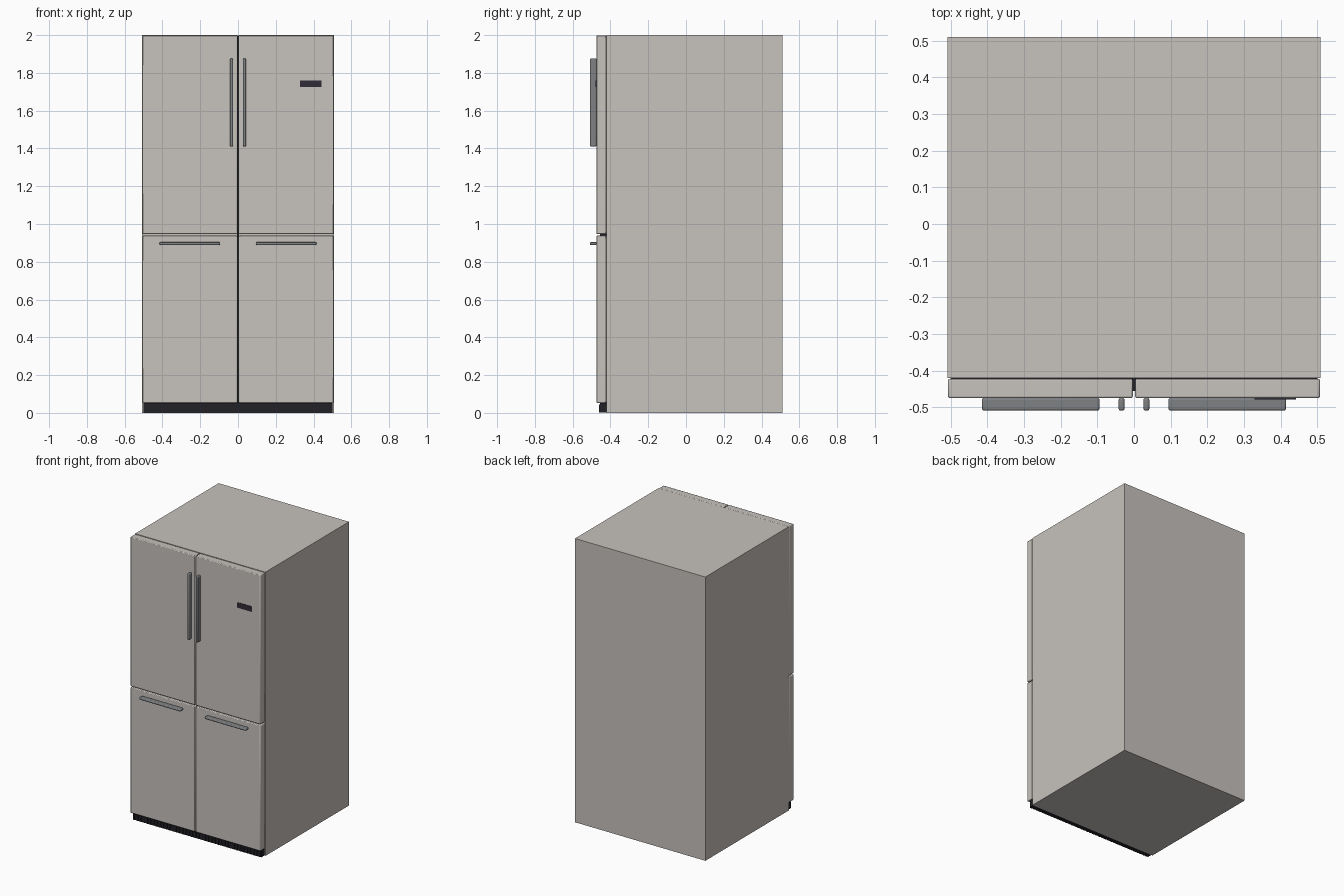
import bpy

cube = bpy.data.objects.get("Cube")
if cube:
    bpy.data.objects.remove(cube, do_unlink=True)


def material(name, color, metallic=0.0, roughness=0.5):
    mat = bpy.data.materials.new(name)
    mat.use_nodes = True
    mat.diffuse_color = (*color, 1)
    bsdf = mat.node_tree.nodes["Principled BSDF"]
    bsdf.inputs["Base Color"].default_value = (*color, 1)
    bsdf.inputs["Metallic"].default_value = metallic
    bsdf.inputs["Roughness"].default_value = roughness
    return mat


steel = material("warm steel", (0.57, 0.54, 0.51))
handle_gray = material("handle gray", (0.21, 0.22, 0.23))
black = material("black plastic", (0.015, 0.015, 0.02))
panel_dark = material("display dark", (0.03, 0.025, 0.04))


def box(name, x, y, z, mat, bevel=0.0, segments=2):
    """Box from (min, max) ranges on each axis, with optional rounded edges."""
    center = [(a + b) / 2 for a, b in (x, y, z)]
    bpy.ops.mesh.primitive_cube_add(size=1, location=center)
    obj = bpy.context.object
    obj.name = name
    obj.scale = [b - a for a, b in (x, y, z)]
    bpy.ops.object.transform_apply(location=False, rotation=False, scale=True)
    obj.data.materials.append(mat)
    if bevel:
        mod = obj.modifiers.new("rounded edges", "BEVEL")
        mod.width = bevel
        mod.segments = segments
        bpy.ops.object.shade_smooth_by_angle()
    return obj


def mirrored(name, x, y, z, mat, bevel=0.0, segments=2):
    """A matching pair on the model's left (+x) and right (-x)."""
    box("left_" + name, x, y, z, mat, bevel, segments)
    box("right_" + name, (-x[1], -x[0]), y, z, mat, bevel, segments)


# Cabinet
CABINET_FRONT = -0.42
DOOR_FRONT = -0.475
box("cabinet", (-0.508, 0.508), (CABINET_FRONT, 0.51), (0, 2), steel)

# Upper doors and lower doors
door_x = (0.003, 0.507)
door_y = (DOOR_FRONT, CABINET_FRONT - 0.002)
mirrored("upper_door", door_x, door_y, (0.946, 1.999), steel, 0.005)
mirrored("lower_door", door_x, door_y, (0.053, 0.938), steel, 0.005)

# Dark seal between the doors
box("center_seal", (-0.004, 0.004), (-0.455, CABINET_FRONT), (0.05, 1.995), black)

# Handles
handle_y = (-0.509, DOOR_FRONT + 0.001)
mirrored("upper_handle", (0.026, 0.042), handle_y, (1.41, 1.876),
         handle_gray, 0.006, 3)
mirrored("lower_handle", (0.094, 0.415), handle_y, (0.888, 0.904),
         handle_gray, 0.006, 3)

# Display plate on the left door
box("display", (0.328, 0.442), (DOOR_FRONT - 0.003, DOOR_FRONT + 0.001),
    (1.724, 1.761), panel_dark)

# Toe kick with vent ribs
box("toe_kick", (-0.5, 0.5), (-0.455, CABINET_FRONT), (0.001, 0.053), black)
RIBS = 40
for i in range(RIBS):
    cx = -0.49 + 0.98 * i / (RIBS - 1)
    box(f"vent_rib_{i + 1}", (cx - 0.006, cx + 0.006), (-0.46, -0.454),
        (0.003, 0.045), black)
